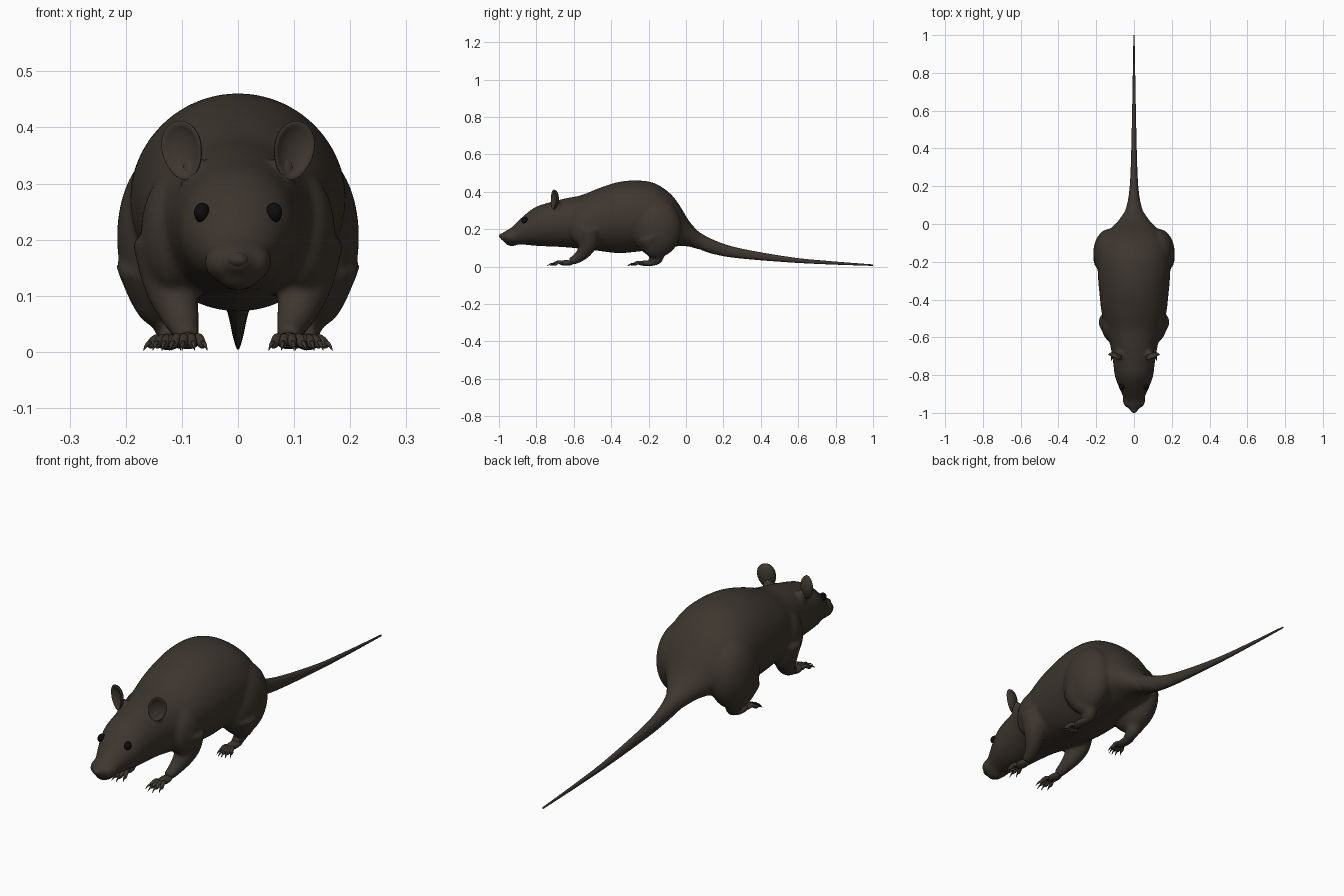
import bpy, bmesh, math
from mathutils import Vector, Matrix

if "Cube" in bpy.data.objects:
    bpy.data.objects.remove(bpy.data.objects["Cube"])


def material(name, rgb, roughness):
    mat = bpy.data.materials.new(name)
    mat.use_nodes = True
    color = (*rgb, 1)
    mat.diffuse_color = color
    shader = mat.node_tree.nodes["Principled BSDF"]
    shader.inputs["Base Color"].default_value = color
    shader.inputs["Roughness"].default_value = roughness
    return mat


fur = material("dark brown fur", (.047, .037, .028), .8)
black = material("eye black", (.004, .004, .004), .3)
horn = material("claw brown", (.05, .039, .029), .6)


def finish(name, bm, *mats):
    bmesh.ops.recalc_face_normals(bm, faces=bm.faces)
    for face in bm.faces:
        face.smooth = True
    mesh = bpy.data.meshes.new(name)
    bm.to_mesh(mesh)
    bm.free()
    for mat in mats:
        mesh.materials.append(mat)
    obj = bpy.data.objects.new(name, mesh)
    bpy.context.collection.objects.link(obj)
    return obj


def spline(points, steps):
    """Smooth path through rows of numbers."""
    rows = [Vector(p) for p in points]
    rows = [rows[0]] + rows + [rows[-1]]
    path = []
    for a, b, c, d in zip(rows, rows[1:], rows[2:], rows[3:]):
        for i in range(steps):
            t = i / steps
            path.append(b + (c - a) * (t / 2) + (a * 2 - b * 5 + c * 4 - d) * (t * t / 2)
                        + (b * 3 - a - c * 3 + d) * (t ** 3 / 2))
    return path + [rows[-1]]


def tube(bm, points, steps=4, sides=16, axis=None, mat=0):
    """Closed tube through rows of x, y, z, half width, half height."""
    path = spline(points, steps)
    centres = [Vector(p[:3]) for p in path]
    rings = []
    for i, p in enumerate(path):
        along = axis or (centres[min(i + 1, len(path) - 1)] - centres[max(i - 1, 0)]).normalized()
        across = Vector((1, 0, 0))
        across = (across - along * across.dot(along)).normalized()
        up = along.cross(across)
        rings.append([bm.verts.new(centres[i] + across * (p[3] * math.cos(a)) + up * (p[4] * math.sin(a)))
                      for a in (math.tau * k / sides for k in range(sides))])
    faces = [bm.faces.new(rings[0]), bm.faces.new(rings[-1])]
    for low, high in zip(rings, rings[1:]):
        for k in range(sides):
            n = (k + 1) % sides
            faces.append(bm.faces.new((low[k], low[n], high[n], high[k])))
    for face in faces:
        face.material_index = mat


def ball(bm, centre, radii, turn=Matrix()):
    place = Matrix.Translation(centre) @ turn @ Matrix.Diagonal((*radii, 1))
    return bmesh.ops.create_uvsphere(bm, u_segments=32, v_segments=20, radius=1, matrix=place)


def limb(bm, points, s):
    tube(bm, [(s * x, y, z, r, r) for x, y, z, r in points])


# Trunk and head: y, underside, top, half width
trunk = [(-.995, .15, .172, .015), (-.97, .132, .188, .032), (-.93, .12, .212, .05),
         (-.875, .118, .265, .075), (-.81, .112, .316, .1), (-.74, .108, .341, .11),
         (-.65, .104, .364, .124), (-.56, .095, .382, .15), (-.465, .084, .42, .172),
         (-.36, .072, .453, .184), (-.26, .08, .461, .192), (-.17, .09, .447, .19),
         (-.09, .1, .396, .172), (-.037, .11, .332, .135), (.016, .107, .245, .085),
         (.07, .092, .186, .048), (.13, .08, .145, .02)]
body = bmesh.new()
tube(body, [(0, y, (a + b) / 2, w, (b - a) / 2) for y, a, b, w in trunk],
     sides=40, axis=Vector((0, 1, 0)))
ball(body, (0, -.93, .13), (.035, .04, .02))
for s in (1, -1):
    # Muzzle pads, shoulders, haunches and ear roots
    ball(body, (s * .026, -.93, .16), (.034, .045, .034))
    ball(body, (s * .115, -.53, .21), (.058, .095, .11))
    ball(body, (s * .128, -.155, .205), (.088, .13, .155))
    ball(body, (s * .082, -.69, .32), (.022, .022, .035))
    # Front and hind legs
    limb(body, [(.125, -.52, .2, .065), (.122, -.52, .13, .05), (.108, -.545, .08, .039),
                (.096, -.58, .046, .028), (.09, -.62, .026, .021)], s)
    limb(body, [(.145, -.19, .16, .075), (.138, -.17, .095, .053), (.124, -.15, .058, .034),
                (.12, -.16, .033, .026), (.122, -.2, .022, .019)], s)
trunk_object = finish("body", body, fur)
remesh = trunk_object.modifiers.new("blend", "REMESH")
remesh.mode = "VOXEL"
remesh.voxel_size = .008
remesh.use_smooth_shade = True
soften = trunk_object.modifiers.new("soften", "SMOOTH")
soften.factor = .5
soften.iterations = 8

# Tail: y, underside, top, half width
tail = [(0, .125, .235, .07), (.07, .094, .185, .046), (.15, .067, .142, .028),
        (.28, .045, .1, .018), (.55, .023, .052, .011), (.765, .012, .03, .007), (1, .004, .012, .003)]
bm = bmesh.new()
tube(bm, [(0, y, (a + b) / 2, w, (b - a) / 2) for y, a, b, w in tail],
     steps=6, sides=20, axis=Vector((0, 1, 0)))
finish("tail", bm, fur)

# Nose tip
bm = bmesh.new()
ball(bm, (0, -.982, .164), (.019, .018, .014))
finish("nose", bm, fur)


def foot(name, s, palm, radii, toes, reach, spread, lean):
    """Flat palm with fanned toes that end in curved claws."""
    bm = bmesh.new()
    x, y, z = palm
    ball(bm, (s * x, y, z), radii)
    for i in range(toes):
        f = 2 * i / (toes - 1) - 1
        length = reach * (1 - .22 * f * f)
        dx = f * spread + lean

        def at(t, height, r):
            return (s * (x + f * radii[0] * .6 + dx * t), y - radii[1] * .5 - length * t, height, r, r)
        tube(bm, [at(0, z, .009), at(.4, z + .005, .0085), at(.8, .014, .008), at(1, .012, .004)],
             steps=3, sides=10)
        tube(bm, [at(.9, .016, .0045), at(1.15, .013, .0035), at(1.42, .003, .0006)],
             steps=3, sides=8, mat=1)
    finish(name, bm, fur, horn)


for s, side in ((1, "left"), (-1, "right")):
    foot("front_foot_" + side, s, (.09, -.64, .02), (.023, .04, .015), 4, .06, .014, -.001)
    foot("hind_foot_" + side, s, (.124, -.205, .018), (.022, .055, .015), 5, .057, .014, .008)

    # Eye
    bm = bmesh.new()
    ball(bm, (s * .064, -.862, .248), (.014, .018, .018), Matrix.Rotation(s * .3, 4, "Z"))
    finish("eye_" + side, bm, black)

    # Cupped ear, opening forward and outward
    bm = bmesh.new()
    ball(bm, (0, 0, 0), (1, 1, 1))
    for v in bm.verts:
        depth = math.sqrt(max(0, 1 - v.co.x ** 2 - v.co.z ** 2))
        v.co.y = depth if v.co.y > 0 else .45 * depth - .25 * (1 - abs(2 * depth - 1))
        v.co.x *= 1 + .12 * v.co.z
    bm.transform(Matrix.Translation((s * .1, -.708, .359)) @ Matrix.Rotation(s * .4, 4, "Z")
                 @ Matrix.Rotation(s * .2, 4, "Y") @ Matrix.Diagonal((.038, .026, .053, 1)))
    finish("ear_" + side, bm, fur)
